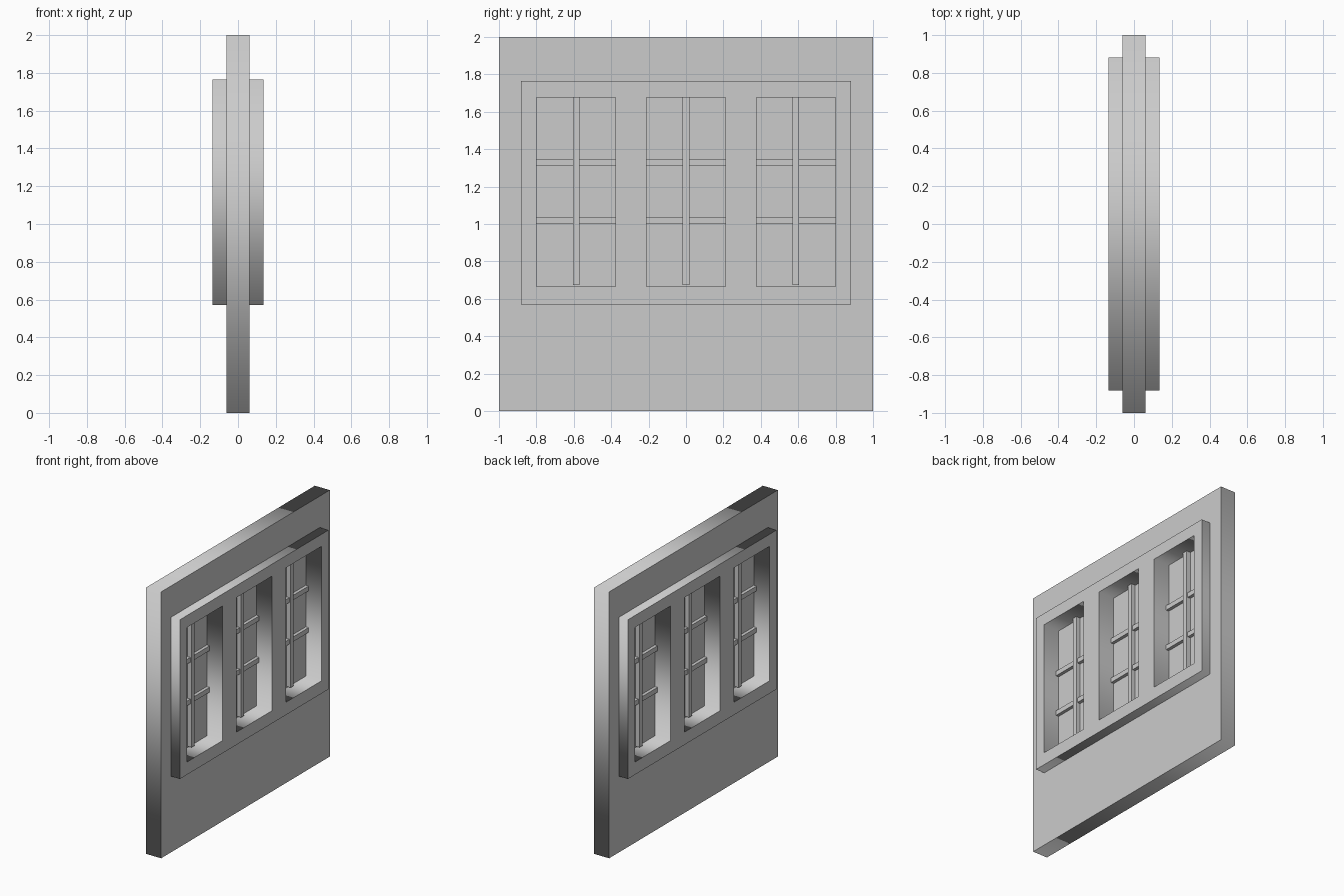
import bpy
from math import pi

if "Cube" in bpy.data.objects:
    bpy.data.objects.remove(bpy.data.objects["Cube"])


def plate(name, loops, depth):
    """Upright flat plate in the y-z plane; first rectangle is the outline, the rest are holes."""
    cu = bpy.data.curves.new(name, 'CURVE')
    cu.dimensions = '2D'
    cu.fill_mode = 'BOTH'
    cu.extrude = depth
    for y0, y1, z0, z1 in loops:
        sp = cu.splines.new('POLY')
        sp.points.add(3)
        for p, (y, z) in zip(sp.points, [(y0, z0), (y1, z0), (y1, z1), (y0, z1)]):
            p.co = (y, z, 0, 1)
        sp.use_cyclic_u = True
    ob = bpy.data.objects.new(name, cu)
    bpy.context.collection.objects.link(ob)
    ob.rotation_euler = (pi / 2, 0, pi / 2)
    bpy.ops.object.select_all(action='DESELECT')
    ob.select_set(True)
    bpy.context.view_layer.objects.active = ob
    bpy.ops.object.convert(target='MESH')
    return bpy.context.object


def box(name, x, y0, y1, z0, z1):
    bpy.ops.mesh.primitive_cube_add(size=1, location=(0, (y0 + y1) / 2, (z0 + z1) / 2))
    ob = bpy.context.object
    ob.name = name
    ob.scale = (2 * x, y1 - y0, z1 - z0)
    bpy.ops.object.transform_apply(location=False, rotation=False, scale=True)
    return ob


FRAME = (-0.882, 0.882, 0.57, 1.765)
SILL, HEAD = 0.665, 1.675
openings = [(c - 0.211, c + 0.211, SILL, HEAD) for c in (-0.587, 0.0, 0.587)]

# Wall panel with the window cut out, and the thicker window frame inside it
plate("wall", [(-1, 1, 0, 2), FRAME], 0.062)
plate("window_frame", [FRAME] + openings, 0.135)

# Glass pane and glazing bars of each window
for i, (y0, y1, z0, z1) in enumerate(openings, 1):
    c = (y0 + y1) / 2
    box(f"pane_{i}", 0.004, y0, y1, z0, z1)
    box(f"upright_bar_{i}", 0.038, c - 0.018, c + 0.018, SILL + 0.01, HEAD)
    for z in (1.018, 1.33):
        box(f"cross_bar_{i}", 0.028, y0, y1, z - 0.018, z + 0.018)
